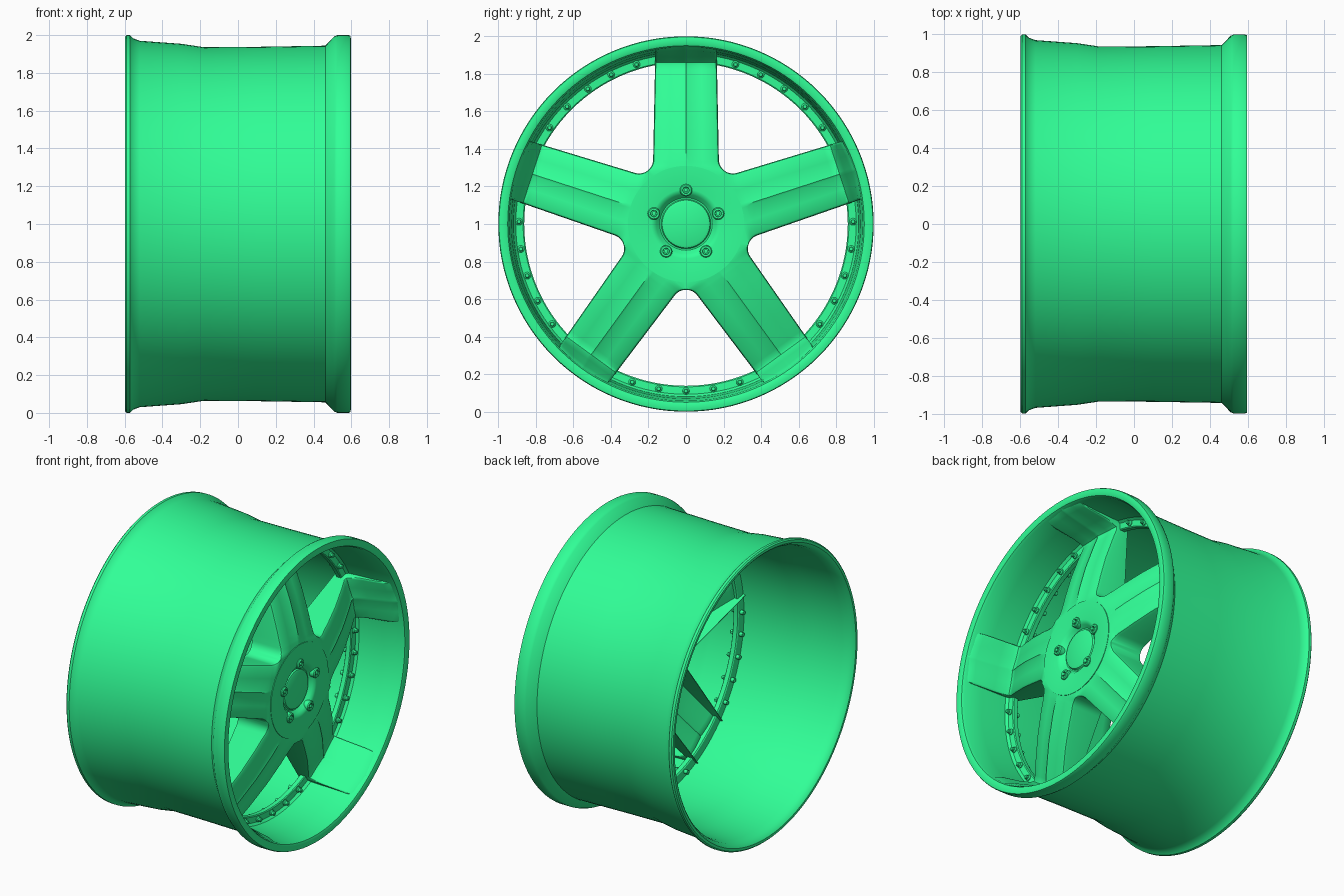
import bpy, bmesh
from math import sin, cos, tan, pi, radians, sqrt

if "Cube" in bpy.data.objects:
    bpy.data.objects.remove(bpy.data.objects["Cube"])

GREEN = bpy.data.materials.new("green_paint")
GREEN.diffuse_color = (.03, 1.0, .31, 1)
GREEN.use_nodes = True
GREEN.node_tree.nodes["Principled BSDF"].inputs["Base Color"].default_value = GREEN.diffuse_color


def finish(name, bm, angle=30):
    bmesh.ops.remove_doubles(bm, verts=bm.verts, dist=0.0004)
    bmesh.ops.recalc_face_normals(bm, faces=bm.faces)
    me = bpy.data.meshes.new(name)
    bm.to_mesh(me)
    bm.free()
    me.materials.append(GREEN)
    ob = bpy.data.objects.new(name, me)
    bpy.context.collection.objects.link(ob)
    bpy.ops.object.select_all(action='DESELECT')
    ob.select_set(True)
    bpy.context.view_layer.objects.active = ob
    bpy.ops.object.shade_smooth_by_angle(angle=radians(angle))
    return ob


def lathe(bm, profile, n, cy=0.0, cz=1.0, closed=False):
    """Revolve (x, radius) points around an axis parallel to x."""
    rings = [[bm.verts.new((x, cy + r * sin(2 * pi * i / n), cz + r * cos(2 * pi * i / n)))
              for i in range(n)] for x, r in profile]
    pairs = list(zip(rings, rings[1:]))
    if closed:
        pairs.append((rings[-1], rings[0]))
    for a, b in pairs:
        for i in range(n):
            j = (i + 1) % n
            bm.faces.new((a[i], a[j], b[j], b[i]))


def interp(keys, u):
    for (a, x), (b, y) in zip(keys, keys[1:]):
        if u <= b:
            return x + (y - x) * max(0, (u - a)) / (b - a)
    return keys[-1][1]


# Barrel with both flanges
bm = bmesh.new()
lathe(bm, [(-.598, .992), (-.59, 1), (-.572, 1), (-.555, .983), (-.52, .97), (-.3, .954),
           (-.18, .936), (.1, .938), (.462, .944), (.51, .993), (.525, 1), (.585, 1),
           (.595, .996), (.597, .985), (.597, .962), (.592, .95), (.575, .942), (.45, .93),
           (.27, .92), (-.18, .908), (-.3, .925), (-.52, .942), (-.565, .95), (-.59, .965),
           (-.598, .975)], 128, closed=True)
finish("barrel", bm)

# Recessed bolt ring inside the barrel
bm = bmesh.new()
lathe(bm, [(.275, .925), (.262, .915), (.252, .907), (.25, .868), (.245, .862),
           (.215, .862), (.21, .868), (.205, .925)], 128)
finish("bolt_ring", bm)

# Five-spoke centre: stations of (distance, half width), filleted between spokes
T36 = tan(radians(36))
stations = [(u, u * T36) for u in (.235, .255)]
first = len(stations)
for k in range(7):
    a = radians(-144 + 9 * k)
    stations.append((.344 + .075 * cos(a), .25 + .075 * sin(a)))
stations += [(u, .175 - .01 * (u - .344) / .5) for u in
             (.39, .45, .52, .6, .68, .76, .82, .845, .86, .872, .89, .925, .937, .945)]
front = [(.3, .463), (.36, .457), (.45, .435), (.6, .39), (.76, .33), (.845, .295),
         (.86, .296), (.872, .32), (.925, .535), (.937, .57), (.945, .583)]
back = [(.3, .23), (.5, .215), (.86, .19), (.93, .19)]
cols = [-1, -.975, -.92, -.5, -.06, 0, .06, .5, .92, .975, 1]

bm = bmesh.new()
for k in range(5):
    ang = radians(90 + 72 * k)
    grid_f, grid_b = [], []
    for i, (u, w) in enumerate(stations):
        edge = min(1, max(0, (i - first) / 3))
        rf, rb = [], []
        for t in cols:
            y = w * t
            d = sqrt(u * u - y * y) if u > .9 else u
            db = sqrt(min(u, .923) ** 2 - y * y) if u > .9 else u
            ridge = .014 * min(1, max(0, (u - .28) / .1))
            drop = ridge * min(1, abs(t) + (.35 if abs(t) > .05 else 0))
            if abs(t) == 1:
                drop += .025 * edge
            elif abs(t) > .95:
                drop += .007 * edge
            xf, xb = interp(front, u) - drop, interp(back, u)
            # hollow underside between the side walls
            if abs(t) < .95 and u > .38:
                xb = max(xb, min(xf - .05, .45 if u < .8 else .26))
            for row, x, dd in ((rf, xf, d), (rb, xb, db)):
                row.append(bm.verts.new((x, dd * cos(ang) - y * sin(ang),
                                         1 + dd * sin(ang) + y * cos(ang))))
        grid_f.append(rf)
        grid_b.append(rb)
    for g in (grid_f, grid_b):
        for r0, r1 in zip(g, g[1:]):
            for j in range(len(cols) - 1):
                bm.faces.new((r0[j], r0[j + 1], r1[j + 1], r1[j]))
    for i in range(first, len(stations) - 1):
        for j in (0, -1):
            bm.faces.new((grid_f[i][j], grid_f[i + 1][j], grid_b[i + 1][j], grid_b[i][j]))
finish("spokes", bm, 35)

# Hub with recessed centre cap
bm = bmesh.new()
lathe(bm, [(.445, 0), (.445, .115), (.44, .127), (.43, .132), (.43, .14), (.45, .158),
           (.461, .17), (.465, .185), (.465, .31), (.3, .31), (.225, .3), (.225, .09),
           (.3, .08), (.3, 0)], 64)
finish("hub", bm)

# Lug nuts and ring bolts
bm = bmesh.new()
for k in range(5):
    a = radians(90 + 72 * k)
    lathe(bm, [(.44, .033), (.472, .033), (.478, .028), (.478, .018), (.465, .016),
               (.465, .011), (.482, .011), (.485, .0)], 16, .18 * cos(a), 1 + .18 * sin(a))
finish("lug_nuts", bm)

bm = bmesh.new()
for k in range(5):
    for s in range(-2, 3):
        a = radians(54 + 72 * k + 9.4 * s)
        lathe(bm, [(.185, 0), (.185, .014), (.21, .014), (.245, .019), (.256, .019),
                   (.26, .016), (.262, .013), (.276, .013), (.28, .009), (.28, 0)],
              12, .89 * cos(a), 1 + .89 * sin(a))
finish("ring_bolts", bm)
